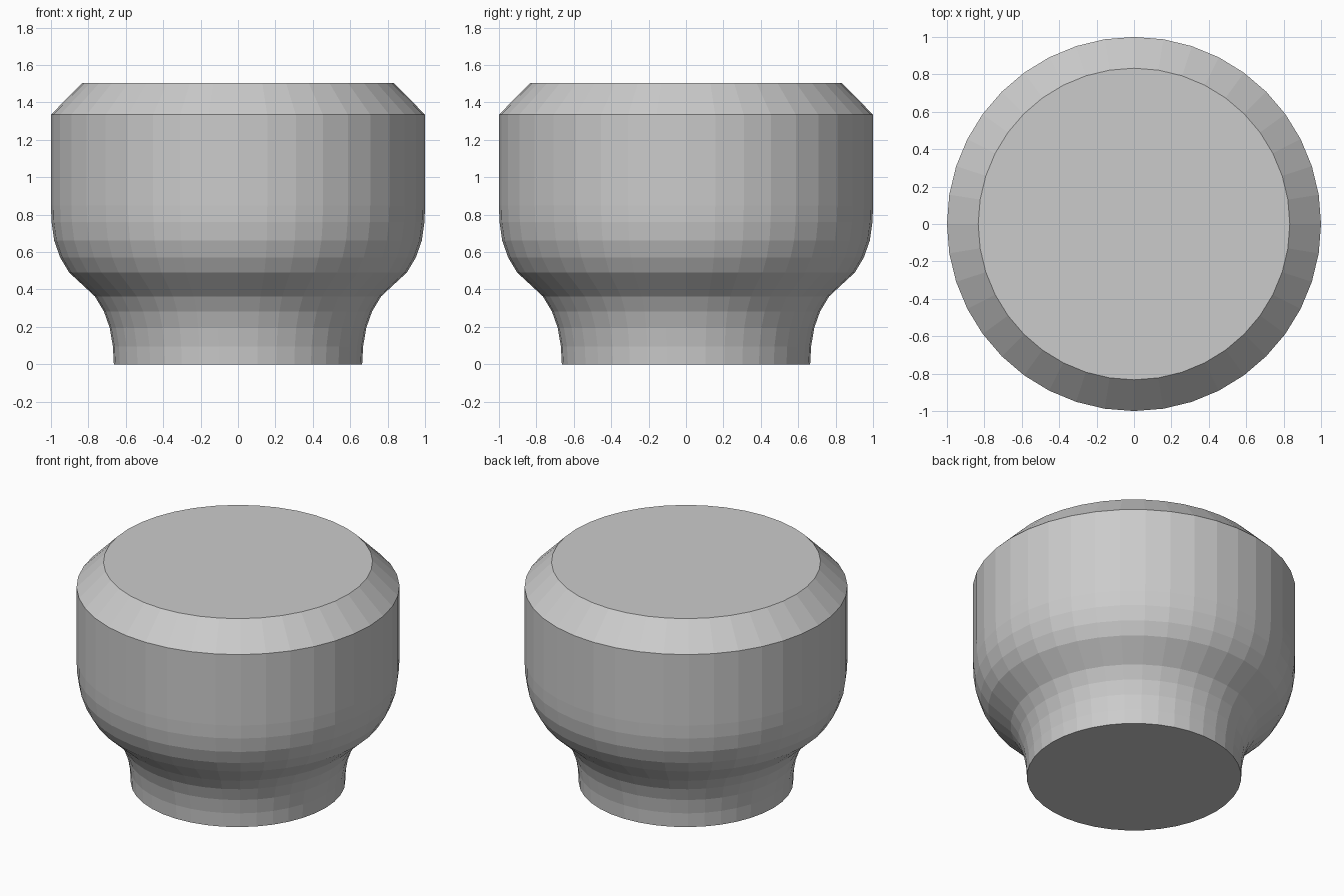
import bpy
import bmesh
import math

cube = bpy.data.objects.get("Cube")
if cube:
    bpy.data.objects.remove(cube, do_unlink=True)

SIDES = 40

# Single grey material
grey = bpy.data.materials.new("light_grey")
grey.use_nodes = True
colour = (0.6, 0.6, 0.6, 1)
grey.diffuse_color = colour
grey.node_tree.nodes["Principled BSDF"].inputs["Base Color"].default_value = colour


def lathe(name, profile, material):
    """Turn a (radius, height) profile around z, closed by flat caps."""
    bm = bmesh.new()
    rings = []
    for radius, height in profile:
        ring = []
        for i in range(SIDES):
            a = math.tau * i / SIDES
            ring.append(bm.verts.new((radius * math.cos(a), radius * math.sin(a), height)))
        rings.append(ring)
    for low, high in zip(rings, rings[1:]):
        for i in range(SIDES):
            j = (i + 1) % SIDES
            bm.faces.new((low[i], low[j], high[j], high[i]))
    bm.faces.new(rings[0][::-1])
    bm.faces.new(rings[-1])
    mesh = bpy.data.meshes.new(name)
    bm.to_mesh(mesh)
    bm.free()
    mesh.materials.append(material)
    obj = bpy.data.objects.new(name, mesh)
    bpy.context.collection.objects.link(obj)
    return obj


# Flared neck, rounded shoulder, straight wall and chamfered top
knob_profile = [
    (0.664, 0), (0.669, 0.096), (0.686, 0.195), (0.717, 0.283), (0.765, 0.363),
    (0.903, 0.491), (0.951, 0.571), (0.983, 0.662), (0.997, 0.76),
    (1, 0.85), (1, 1.335), (0.833, 1.503),
]
lathe("knob", knob_profile, grey)
